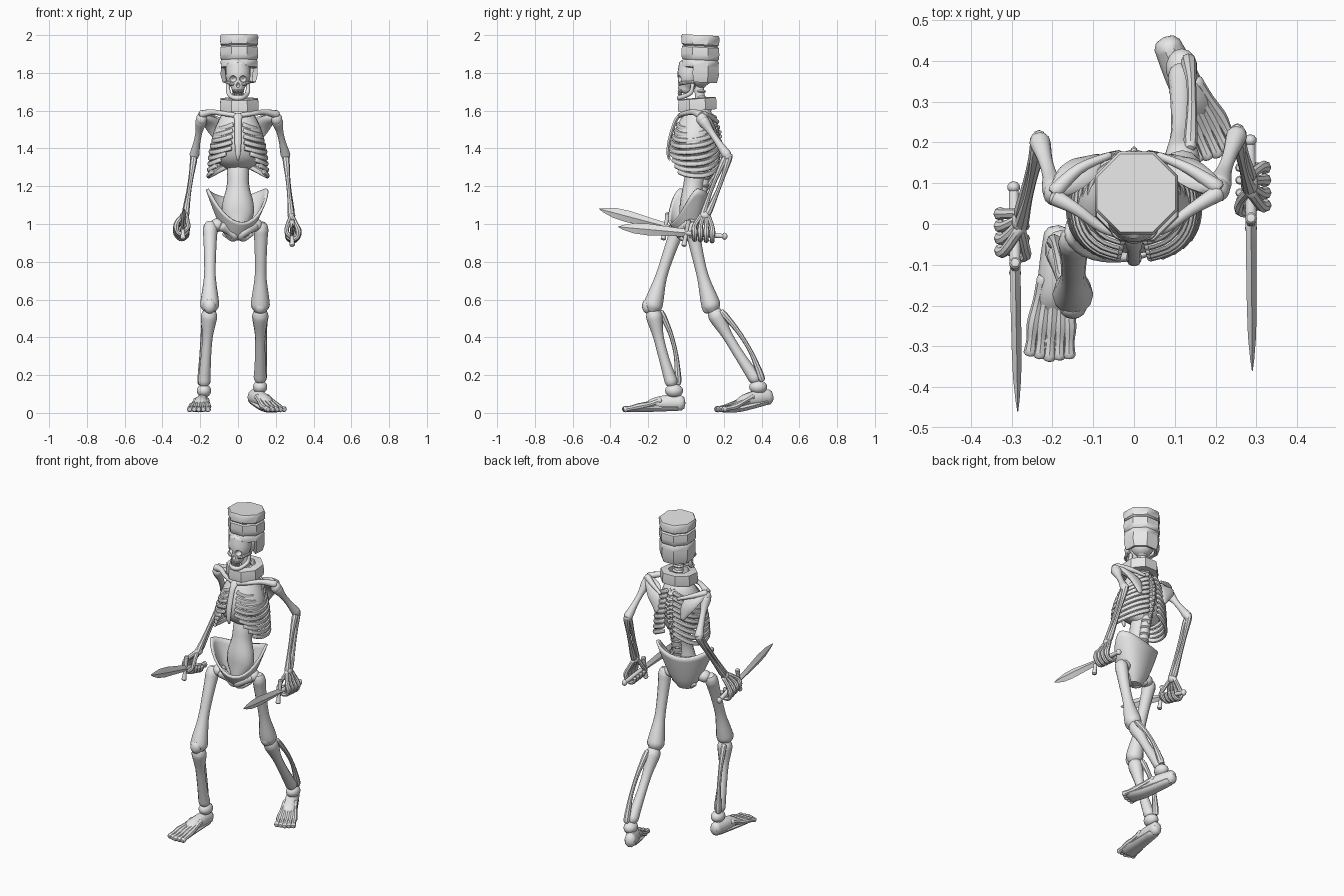
import bpy, bmesh, math
from mathutils import Vector, Matrix

if "Cube" in bpy.data.objects:
    bpy.data.objects.remove(bpy.data.objects["Cube"])

X, Y, Z = Vector((1, 0, 0)), Vector((0, 1, 0)), Vector((0, 0, 1))
mat = bpy.data.materials.new("bone_grey")
mat.use_nodes = True
GREY = (0.8, 0.8, 0.8, 1)
mat.diffuse_color = GREY
mat.node_tree.nodes["Principled BSDF"].inputs["Base Color"].default_value = GREY
parts = []


def finish(name, bm):
    bmesh.ops.recalc_face_normals(bm, faces=bm.faces)
    me = bpy.data.meshes.new(name)
    bm.to_mesh(me)
    bm.free()
    me.materials.append(mat)
    ob = bpy.data.objects.new(name, me)
    bpy.context.collection.objects.link(ob)
    parts.append(ob)
    return ob


def spline(rows, steps):
    """Catmull-Rom through rows of numbers."""
    out = []
    for i in range(len(rows) - 1):
        a, b, c, d = (rows[max(0, min(len(rows) - 1, i + k))] for k in (-1, 0, 1, 2))
        for s in range(steps):
            t = s / steps
            out.append([q + .5 * t * (r - p + t * (2 * p - 5 * q + 4 * r - w + t * (3 * (q - r) + w - p)))
                        for p, q, r, w in zip(a, b, c, d)])
    return out + [list(rows[-1])]


def loft(name, rows, sides=10, steps=4, ref=X, cap=.6):
    """Rounded tube through rows (x, y, z, radius along ref, other radius)."""
    rows = [tuple(r) if len(r) == 5 else (*r, r[3]) for r in rows]
    pts = spline(rows, steps)
    pos = [Vector(p[:3]) for p in pts]
    n = len(pos)
    tan = [(pos[min(n - 1, i + 1)] - pos[max(0, i - 1)]).normalized() for i in range(n)]
    rings = [(pos[i], tan[i], pts[i][3], pts[i][4]) for i in range(n)]
    ends = []
    for i, sign in ((0, -1), (n - 1, 1)):
        p, t, a, b = rings[i]
        ends.append(((p + sign * t * min(a, b) * cap * .7, t, a * .7, b * .7), p + sign * t * min(a, b) * cap))
    if cap:
        rings = [ends[0][0]] + rings + [ends[1][0]]
    bm = bmesh.new()
    loops = []
    for p, t, a, b in rings:
        u = (ref - t * ref.dot(t)).normalized()
        v = t.cross(u)
        loops.append([bm.verts.new(p + u * a * math.cos(k * math.tau / sides) + v * b * math.sin(k * math.tau / sides))
                      for k in range(sides)])
    for lo, hi in zip(loops, loops[1:]):
        for k in range(sides):
            j = (k + 1) % sides
            bm.faces.new((lo[k], lo[j], hi[j], hi[k]))
    for loop, (_, tip) in ((loops[0], ends[0]), (loops[-1], ends[1])):
        pole = bm.verts.new(tip)
        for k in range(sides):
            bm.faces.new((loop[k], loop[(k + 1) % sides], pole))
    return finish(name, bm)


def bone(name, a, b, shaft, top, end, bow=(0, 0, 0), sides=12):
    a, b, bow = Vector(a), Vector(b), Vector(bow)
    prof = ((0, top * .85), (.06, top), (.14, top * .93), (.35, shaft * 1.03), (.62, shaft), (.87, end * .92), (.96, end), (1, end * .9))
    return loft(name, [(*(a.lerp(b, t) + bow * math.sin(t * math.pi)), r) for t, r in prof], sides, 3)


def ball(name, p, size, segments=14):
    bm = bmesh.new()
    bmesh.ops.create_uvsphere(bm, u_segments=segments, v_segments=segments // 2 + 1, radius=1,
                              matrix=Matrix.Translation(p) @ Matrix.Diagonal((*size, 1)))
    return finish(name, bm)


def octagon(name, centre, profile, tilt=0, keep=range(8), closed=True):
    """Eight-sided lathe of a (radius, z) profile, flats facing the axes."""
    bm = bmesh.new()
    loops = []
    for r, z in profile:
        loop = [Vector((r * math.cos((k + .5) * math.tau / 8), r * math.sin((k + .5) * math.tau / 8), z))
                for k in range(8)]
        loops.append([bm.verts.new(Vector((centre[0], centre[1], tilt * p.y)) + p) for p in loop])
    pairs = list(zip(loops, loops[1:])) + ([(loops[-1], loops[0])] if closed else [])
    for lo, hi in pairs:
        for k in keep:
            bm.faces.new((lo[k], lo[(k + 1) % 8], hi[(k + 1) % 8], hi[k]))
    if not closed:
        bm.faces.new(loops[0])
        bm.faces.new(loops[-1])
    return finish(name, bm)


# Hat: stacked tiers over a guard that is open at the face
HAT = (.006, .076)
octagon("hat_crown", HAT, [(.09, 1.825), (.104, 1.83), (.106, 1.86), (.1, 1.868), (.106, 1.875), (.109, 1.9),
        (.106, 1.935), (.098, 1.942), (.107, 1.95), (.11, 1.99), (.104, 2.0)], -.05, closed=False)
octagon("hat_guard", HAT, [(.104, 1.84), (.106, 1.79), (.094, 1.75), (.075, 1.755), (.085, 1.84)], -.05,
        keep=(0, 1, 2, 3, 7))
octagon("collar", (.007, .06), [(.109, 1.6), (.111, 1.63), (.107, 1.663), (.062, 1.668), (.06, 1.605)], .08)

# Skull with cut sockets, cheekbones, jaw and teeth
skull = loft("skull_face", [(0, .03, 1.84, .064, .068), (0, .018, 1.79, .066, .064), (0, .01, 1.755, .058, .055),
             (0, .0, 1.725, .038, .044), (0, -.002, 1.708, .032, .038)], 20)
for p, size in (((-.028, -.05, 1.768), (.021, .04, .019)), ((.028, -.05, 1.768), (.021, .04, .019)),
                ((0, -.05, 1.735), (.011, .025, .014))):
    cutter = ball("socket_cutter", p, size)
    mod = skull.modifiers.new("socket", "BOOLEAN")
    mod.operation, mod.object = "DIFFERENCE", cutter
    bpy.context.view_layer.objects.active = skull
    bpy.ops.object.modifier_apply(modifier=mod.name)
    parts.remove(cutter)
    bpy.data.objects.remove(cutter)
ball("cranium", (.003, .075, 1.79), (.066, .07, .065))
for s in (-1, 1):
    loft("cheekbone", [(s * .025, -.034, 1.74, .008), (s * .048, -.02, 1.746, .009), (s * .064, .04, 1.752, .007)], 8, ref=Z)
loft("jaw", [(-.054, .035, 1.74, .01), (-.05, .025, 1.695, .012), (-.03, -.022, 1.672, .012), (0, -.034, 1.667, .015),
     (.03, -.022, 1.672, .012), (.05, .025, 1.695, .012), (.054, .035, 1.74, .01)], ref=Z)
for k in range(-3, 4):
    for z in (1.703, 1.69):
        ball("tooth", (k * .009, -.039 + k * k * .0014, z), (.0046, .005, .009), 6)

# Spine and waist
spine = [(0, .07, 1.75, .026), (0, .08, 1.64, .028), (0, .14, 1.52, .028), (0, .147, 1.42, .028),
         (0, .105, 1.28, .03), (0, .075, 1.14, .03)]
loft("spine", spine)
for i, p in enumerate(spline(spine, 4)):
    ball("vertebra", (0, p[1] + .006, p[2]), (.034, .028, .012), 10)
    if 4 < i < 17:
        ball("spine_process", (0, p[1] + .022, p[2] - .008), (.011, .02, .013), 8)
loft("waist", [(0, .09, 1.39, .045, .045), (0, .055, 1.28, .058, .055), (0, .04, 1.2, .06, .055),
     (0, .028, 1.11, .082, .06), (0, .02, 1.04, .08, .055), (0, .0, .96, .035, .04)], 16)

# Rib cage
loft("chest_core", [(0, .07, 1.575, .09, .08), (0, .055, 1.49, .128, .11), (0, .045, 1.41, .142, .118),
     (0, .065, 1.35, .13, .09), (0, .085, 1.31, .08, .05)], 20)
loft("breastbone", [(0, -.03, 1.58, .028, .01), (0, -.058, 1.54, .018, .01), (0, -.088, 1.44, .018, .01),
     (0, -.094, 1.37, .013, .009), (0, -.086, 1.34, .006, .006)])
for s in (-1, 1):
    for i in range(9):
        grow = math.sin(min(1, i / 5) * math.pi / 2)
        reach = 158 - max(0, i - 4) * 11
        rib = []
        for k in range(9):
            a = math.radians(80 - reach * k / 8)
            sn = math.copysign(abs(math.sin(a)) ** .85, math.sin(a))
            rib.append((s * (.108 + .03 * grow + .0024 * i) * math.cos(a) ** .85, .055 - .012 * grow + (.1 + .03 * grow) * sn,
                        1.565 - .031 * i - .062 * math.sin(k / 8 * math.pi * .78), .014, .01))
        loft("rib", rib, 8, 2, Z)

# Shoulders, arms
SIDES = {"right": (-1, (-.193, .075, 1.555), (-.232, .205, 1.36), (-.278, .008, 1.055), (-.295, .09, .935), (-.285, -.46, 1.08)),
         "left": (1, (.205, .085, 1.555), (.253, .22, 1.36), (.283, .1, 1.045), (.285, .205, .935), (.29, -.36, .985))}
for side, (s, shoulder, elbow, wrist, pommel, tip) in SIDES.items():
    sx, sy, sz = shoulder
    loft(side + "_collarbone", [(s * .015, -.03, 1.575, .013), (s * .08, -.008, 1.585, .013),
         (s * .14, .035, 1.592, .015), (sx, sy - .01, 1.58, .022)], ref=Z)
    loft(side + "_shoulder_blade", [(sx, sy, 1.57, .022, .024), (s * .145, .12, 1.54, .045, .02),
         (s * .11, .15, 1.49, .042, .014), (s * .09, .162, 1.42, .014, .01)], ref=X)
    loft(side + "_blade_ridge", [(sx, sy + .005, 1.58, .02), (s * .135, .135, 1.565, .014), (s * .06, .168, 1.54, .009)], ref=Z)
    ball(side + "_shoulder_joint", shoulder, (.03, .031, .034))
    bone(side + "_upper_arm", shoulder, elbow, .018, .03, .026)
    ball(side + "_elbow", elbow, (.023, .022, .025))
    e, w = Vector(elbow), Vector(wrist)
    for part, d in (("radius", 1), ("ulna", -1)):
        off = Vector((0, -.012 * d, -.006 * d))
        bone(f"{side}_{part}", e + off, w + off * 1.2, .0115, .018, .018, off * .8, 8)

    # Sword
    p, q = Vector(pommel), Vector(tip)
    at = lambda f: p.lerp(q, f)
    guard, grip = at(.36), at(.2)
    loft(side + "_sword_blade", [(*at(f), a, b) for f, a, b in ((.36, .013, .02), (.48, .013, .023), (.72, .012, .031),
         (.85, .01, .027), (.95, .005, .013), (1, .001, .001))], 4, 1, cap=0)
    loft(side + "_sword_grip", [(*p, .012), (*at(.1), .013), (*grip, .014), (*guard, .013)])
    ball(side + "_pommel", p, (.016, .015, .019), 10)
    up = Vector((0, .012, .065))
    loft(side + "_sword_guard", [(*(guard - up), .015), (*(guard - up * .5), .011), (*(guard + up * .5), .011), (*(guard + up), .015)])

    # Hand wrapped round the grip
    ball(side + "_wrist", w, (.022, .03, .024), 10)
    axis = (q - p).normalized()
    for k in range(4):
        c = grip + axis * (k - 1.5) * .031
        path = [w + axis * (k - 1.5) * .012] + [c + Vector((s * a, 0, b)) for a, b in
                ((.024, .042), (.034, .012), (.028, -.018), (.004, -.03), (-.022, -.018), (-.027, .006))]
        loft(side + "_finger", [(*v, r) for v, r in zip(path, (.013, .013, .017, .012, .014, .011, .011))], 8, 3, Y)
    thumb = [w + axis * .015, grip + axis * .035 + Vector((-s * .025, 0, .04)), grip + axis * .06 + Vector((-s * .028, 0, .005)),
             grip + axis * .065 + Vector((-s * .008, 0, -.018))]
    loft(side + "_thumb", [(*v, .012) for v in thumb], 8, 3, Y)

# Pelvis: bowl with high wings, low at the front, turned with the stride
bm = bmesh.new()
N, M = 32, 8
grid = []
for j in range(M + 1):
    t = j / M
    row = []
    for k in range(N):
        a = k * math.tau / N
        c, sn = math.cos(a), math.sin(a)
        top = 1.14 + .048 * c * c - (.13 * max(0, -sn) ** 1.5)
        r = .22 + .78 * t ** .75
        row.append(bm.verts.new((.158 * r * c, .088 * r * sn, .925 + (top - .925) * t)))
    grid.append(row)
for lo, hi in zip(grid, grid[1:]):
    for k in range(N):
        bm.faces.new((lo[k], lo[(k + 1) % N], hi[(k + 1) % N], hi[k]))
bm.faces.new(grid[0])
bmesh.ops.transform(bm, matrix=Matrix.Translation((-.004, .012, 0)) @ Matrix.Rotation(math.radians(17), 4, "Z"), verts=bm.verts)
pelvis = finish("pelvis", bm)
mod = pelvis.modifiers.new("thickness", "SOLIDIFY")
mod.thickness = .014
for s in (-1, 1):
    loft("pubic_bone", [(s * .085, s * .025 - .02, .99, .03), (s * .045, -.03, .965, .025), (s * .016, -.03, .938, .02),
         (s * .03, .0, .922, .016), (s * .07, .02, .95, .016)], ref=Y)

# Legs: hip, knee, ankle, heel, toe
LEGS = {"right": ((-.147, -.035, .995), (-.15, -.178, .555), (-.18, -.075, .155), (-.188, -.045, .05), (-.206, -.305, .02)),
        "left": ((.122, .03, .995), (.118, .137, .555), (.117, .37, .175), (.09, .42, .08), (.195, .192, .022))}
for side, (hip, knee, ankle, heel, toe) in LEGS.items():
    h, k, a, c, t = (Vector(v) for v in (hip, knee, ankle, heel, toe))
    out = math.copysign(1, h.x)
    ball(side + "_hip_joint", h.lerp(Vector((0, 0, .99)), .25), (.04, .04, .036))
    bone(side + "_thigh", h, k, .031, .039, .05, (0, -.008, 0))
    ball(side + "_knee_cap", k + Vector((0, -.025, .01)), (.034, .03, .04))
    shin_top = k.lerp(a, .05)
    bone(side + "_shin", shin_top, a, .027, .043, .034, (0, -.008, 0))
    back = Vector((out * .02, .04, 0))
    bone(side + "_calf_bone", shin_top + back, a + back * .8, .012, .017, .019, (out * .006, .026, .008), 8)

    # Foot: ankle, heel, sole and five toes
    ball(side + "_ankle", a + Vector((0, .012, -.038)), (.039, .048, .036))
    fwd = (t - c).normalized()
    lat = Vector((-fwd.y, fwd.x, 0)).normalized()
    low = lambda v, z: (v.x, v.y, z)
    loft(side + "_heel", [(*(c - fwd * .022), .034, .042), (*(c + fwd * .05 + Z * .008), .04, .045),
         (*(c + fwd * .12 + Z * .012), .042, .034), (*(c + fwd * .16), .044, .024)], ref=lat)
    mid = c.lerp(t, .62)
    loft(side + "_sole", [(*low(c, max(.02, c.z - .02)), .034, .02), (*low(mid, .024), .047, .02),
         (*low(t, .017), .052, .014)], ref=lat)
    for n in range(-2, 3):
        root = c + fwd * .09 + lat * n * .014 + Z * (.034 - .004 * abs(n))
        ball_joint = t - fwd * .06 + lat * n * .022
        end = t + fwd * (.024 - .005 * abs(n)) + lat * n * .024
        loft(side + "_toe", [(*root, .016), (*root.lerp(ball_joint, .5), .014), (*low(ball_joint, .035), .017),
             (*low(t - fwd * .02 + lat * n * .023, .026), .013), (*low(end, .019), .016)], 8, 3, lat)

bpy.ops.object.select_all(action="DESELECT")
for ob in parts:
    ob.select_set(True)
bpy.context.view_layer.objects.active = parts[0]
bpy.ops.object.shade_smooth_by_angle(angle=math.radians(40))
